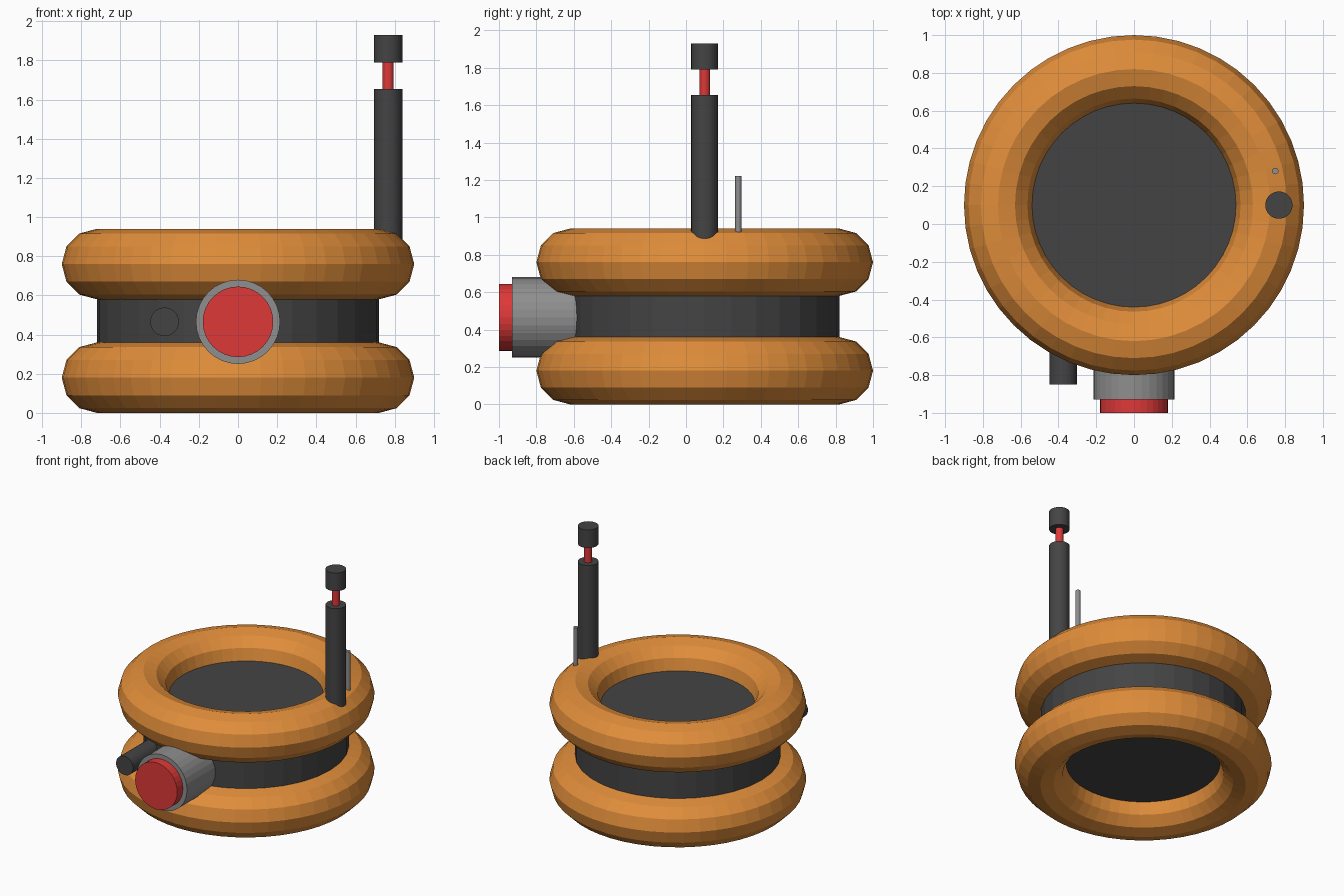
import bpy, math
from mathutils import Vector

if "Cube" in bpy.data.objects:
    bpy.data.objects.remove(bpy.data.objects["Cube"])


def material(name, srgb):
    m = bpy.data.materials.new(name)
    lin = [((c / 255 + 0.055) / 1.055) ** 2.4 for c in srgb]
    m.diffuse_color = (*lin, 1)
    m.use_nodes = True
    m.node_tree.nodes["Principled BSDF"].inputs["Base Color"].default_value = m.diffuse_color
    return m


ORANGE = material("orange", (224, 141, 58))
BLACK = material("charcoal", (68, 68, 68))
RED = material("red", (222, 56, 56))
GREY = material("grey", (142, 142, 142))


def finish(name, mat):
    ob = bpy.context.object
    ob.name = name
    ob.data.materials.append(mat)
    return ob


def rod(name, start, end, radius, mat, sides=32):
    """Flat shaded cylinder between two points."""
    a, b = Vector(start), Vector(end)
    d = b - a
    bpy.ops.mesh.primitive_cylinder_add(
        vertices=sides, radius=radius, depth=d.length, location=(a + b) / 2,
        rotation=d.to_track_quat('Z', 'Y').to_euler())
    return finish(name, mat)


CY = 0.1  # centre of the round body

# inflatable rings
for name, z in (("lower_ring", 0.18), ("upper_ring", 0.76)):
    bpy.ops.mesh.primitive_torus_add(
        major_segments=48, minor_segments=12, major_radius=0.72,
        minor_radius=0.18, location=(0, CY, z))
    finish(name, ORANGE)

# central drum, closed at the middle of each ring
rod("drum", (0, CY, 0.18), (0, CY, 0.76), 0.72, BLACK)

# front lamp with red lens, and side nozzle
rod("lamp_housing", (0, -0.5, 0.465), (0, -0.93, 0.465), 0.215, GREY)
rod("lamp_lens", (0, -0.9, 0.465), (0, -1.0, 0.465), 0.18, RED)
rod("nozzle", (-0.375, -0.45, 0.465), (-0.375, -0.85, 0.465), 0.073, BLACK)

# mast with red light and cap
MX, MY = 0.767, CY
rod("mast", (MX, MY, 0.76), (MX, MY, 1.655), 0.072, BLACK)
rod("mast_light", (MX, MY, 1.62), (MX, MY, 1.82), 0.028, RED)
rod("mast_cap", (MX, MY, 1.79), (MX, MY, 1.93), 0.072, BLACK)

# thin aerial
rod("aerial", (0.748, 0.28, 0.8), (0.748, 0.28, 1.22), 0.017, GREY, 16)
